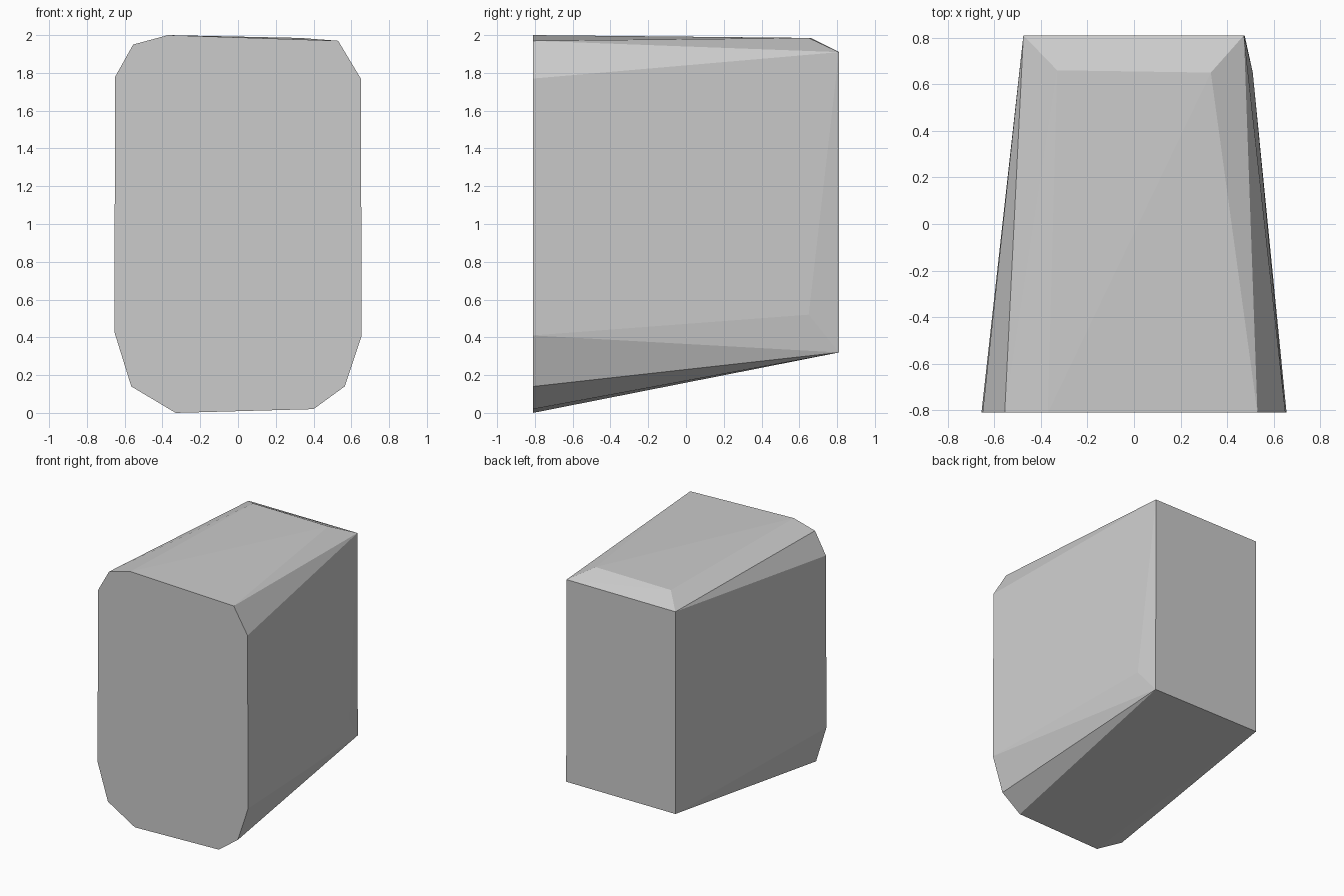
import bpy
import bmesh
import math

default_cube = bpy.data.objects.get("Cube")
if default_cube:
    bpy.data.objects.remove(default_cube, do_unlink=True)

# Single plain grey
grey = bpy.data.materials.new("stone grey")
grey.use_nodes = True
colour = (0.6, 0.6, 0.6, 1.0)
grey.diffuse_color = colour
grey.node_tree.nodes["Principled BSDF"].inputs["Base Color"].default_value = colour

FRONT, BACK = -0.81, 0.81

# Flat front face with clipped corners (x, z)
front_outline = [
    (-0.37, 2.0), (0.53, 1.97), (0.65, 1.77), (0.655, 0.41),
    (0.565, 0.14), (0.40, 0.02), (-0.33, 0.0), (-0.565, 0.14),
    (-0.655, 0.43), (-0.65, 1.78), (-0.555, 1.95),
]
# Narrower rectangular back face (x, z)
back_outline = [(-0.475, 1.91), (0.472, 1.91), (0.475, 0.32), (-0.475, 0.32)]
# Bevel corners near the back: two on top, one low on the side
bevel_corners = [(-0.33, 0.66, 1.985), (0.33, 0.65, 1.985), (0.51, 0.65, 0.52)]

points = [(x, FRONT, z) for x, z in front_outline]
points += [(x, BACK, z) for x, z in back_outline]
points += bevel_corners

# Faceted tapering block wrapped around the corner points
bm = bmesh.new()
for point in points:
    bm.verts.new(point)
bmesh.ops.convex_hull(bm, input=bm.verts[:], use_existing_faces=False)
bmesh.ops.dissolve_limit(bm, angle_limit=math.radians(0.2),
                         verts=bm.verts[:], edges=bm.edges[:])
bmesh.ops.recalc_face_normals(bm, faces=bm.faces[:])

mesh = bpy.data.meshes.new("tapered_block")
bm.to_mesh(mesh)
bm.free()
mesh.materials.append(grey)
block = bpy.data.objects.new("tapered_block", mesh)
bpy.context.scene.collection.objects.link(block)
